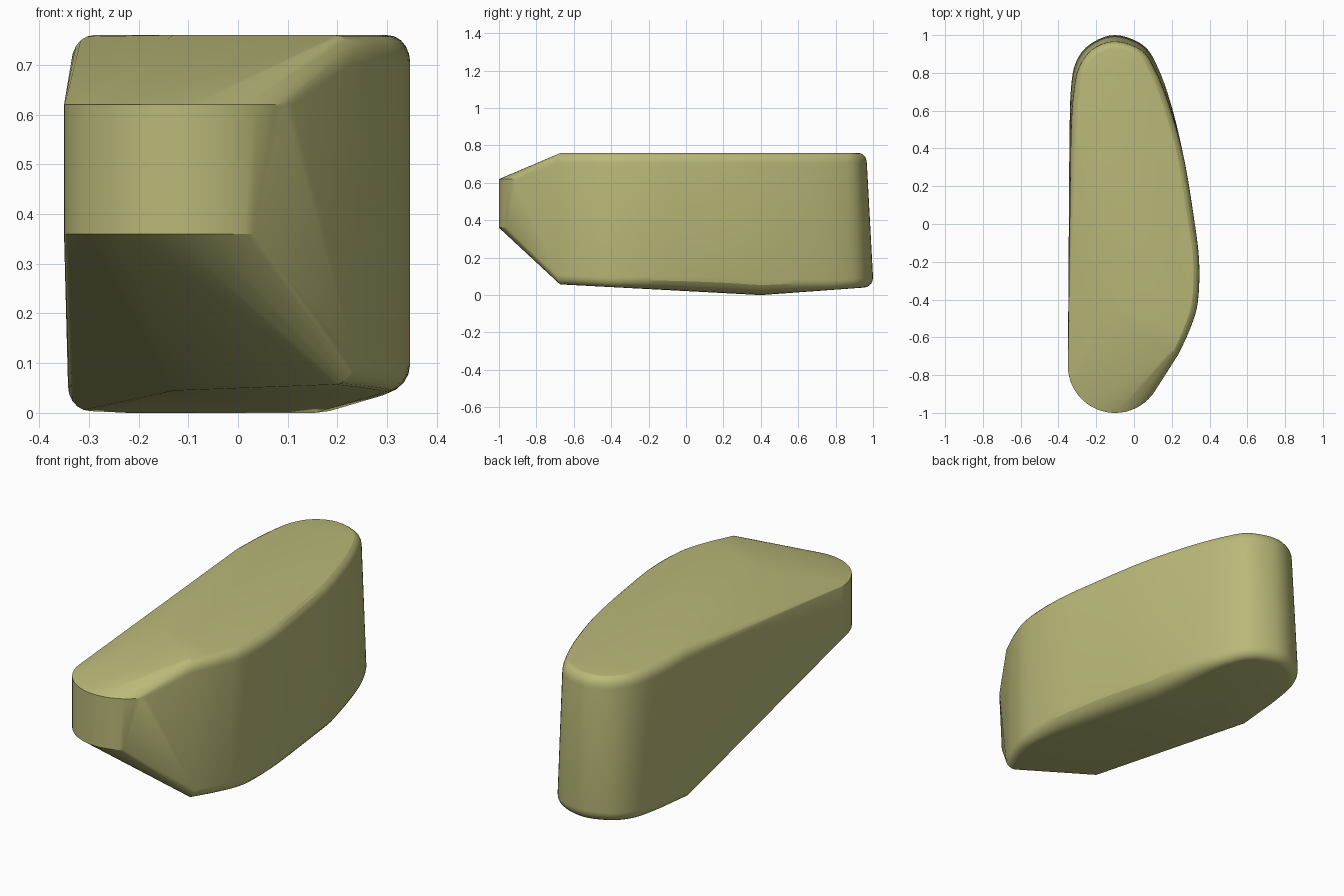
import bpy, bmesh, math
from mathutils import Vector

cube = bpy.data.objects.get("Cube")
if cube:
    bpy.data.objects.remove(cube, do_unlink=True)

mat = bpy.data.materials.new("olive_khaki")
mat.use_nodes = True
colour = (0.49, 0.485, 0.19, 1)
mat.diffuse_color = colour
mat.node_tree.nodes["Principled BSDF"].inputs["Base Color"].default_value = colour


def spline(points, steps=5):
    """Smooth open curve through plan points."""
    p = [Vector(q) for q in points]
    p = [2 * p[0] - p[1]] + p + [2 * p[-1] - p[-2]]
    out = []
    for a, b, c, d in zip(p, p[1:], p[2:], p[3:]):
        for i in range(steps):
            t = i / steps
            out.append(0.5 * (2 * b + (c - a) * t + (2 * a - 5 * b + 4 * c - d) * t ** 2
                              + (3 * b - a - 3 * c + d) * t ** 3))
    return out + [p[-2]]


def normals(path):
    """Outward plan normals of a counter-clockwise path."""
    result = []
    for i in range(len(path)):
        t = path[min(i + 1, len(path) - 1)] - path[max(i - 1, 0)]
        result.append(Vector((t.y, -t.x)).normalized())
    return result


def floor_height(y):
    """The underside is a shallow keel, lowest at y = 0.4."""
    return 0.057 * (0.4 - y) / 1.07 if y < 0.4 else 0.04 * (y - 0.4) / 0.55


# Plan outlines of the body, from the front right round the back to the left
flank = [(0.235, -0.69), (0.295, -0.56), (0.337, -0.42), (0.345, -0.2),
         (0.315, 0.05), (0.262, 0.36)]
upper = spline(flank + [(0.19, 0.62), (0.115, 0.81), (0.04, 0.92), (-0.1, 0.967),
                        (-0.22, 0.925), (-0.295, 0.82), (-0.325, 0.65), (-0.335, 0.45)])
lower = spline(flank + [(0.2, 0.62), (0.13, 0.82), (0.05, 0.945), (-0.1, 1.0),
                        (-0.235, 0.95), (-0.31, 0.85), (-0.335, 0.7), (-0.342, 0.45)])

points = []
ROUND = 5

# Rounded upper rim
for p, n in zip(upper, normals(upper)):
    for k in range(ROUND + 1):
        a = math.pi / 2 * k / ROUND
        q = p - n * 0.045 * (1 - math.cos(a))
        points.append((q.x, q.y, 0.705 + 0.055 * math.sin(a)))

# Rounded lower rim, broader along the bulging flank
for p, n in zip(lower, normals(lower)):
    bump = max(0, 1 - ((p.y - 0.2) / 0.6) ** 2) if p.x > 0 else 0
    inset, rise = 0.045 + 0.06 * bump, 0.05 + 0.03 * bump
    for k in range(ROUND + 1):
        a = math.pi / 2 * k / ROUND
        q = p - n * inset * (1 - math.cos(a))
        points.append((q.x, q.y, floor_height(q.y) + rise * (1 - math.sin(a))))

# Inner front corners and the ridge of the keel
points += [(-0.13, -0.44, 0.76), (-0.13, -0.44, floor_height(-0.44)),
           (-0.22, 0.4, 0.0), (0.12, 0.4, 0.0)]

# Rounded nose band; its upper edge wraps further round to the flank
for z, last in ((0.36, -58), (0.62, -33)):
    for i in range(25):
        a = math.radians(-180 + (180 + last) * i / 24)
        points.append((-0.1 + 0.25 * math.cos(a), -0.75 + 0.25 * math.sin(a), z))

# Wrap everything in one faceted shell
bm = bmesh.new()
for p in points:
    bm.verts.new(p)
bmesh.ops.remove_doubles(bm, verts=bm.verts[:], dist=0.002)
bmesh.ops.convex_hull(bm, input=bm.verts[:])
bmesh.ops.delete(bm, geom=[v for v in bm.verts if not v.link_faces], context='VERTS')
bmesh.ops.dissolve_limit(bm, angle_limit=math.radians(0.8),
                         verts=bm.verts[:], edges=bm.edges[:])
bmesh.ops.recalc_face_normals(bm, faces=bm.faces[:])

mesh = bpy.data.meshes.new("wedge_block")
bm.to_mesh(mesh)
bm.free()
mesh.materials.append(mat)
block = bpy.data.objects.new("wedge_block", mesh)
bpy.context.collection.objects.link(block)

bpy.ops.object.select_all(action='DESELECT')
block.select_set(True)
bpy.context.view_layer.objects.active = block
bpy.ops.object.shade_smooth_by_angle(angle=math.radians(20))
